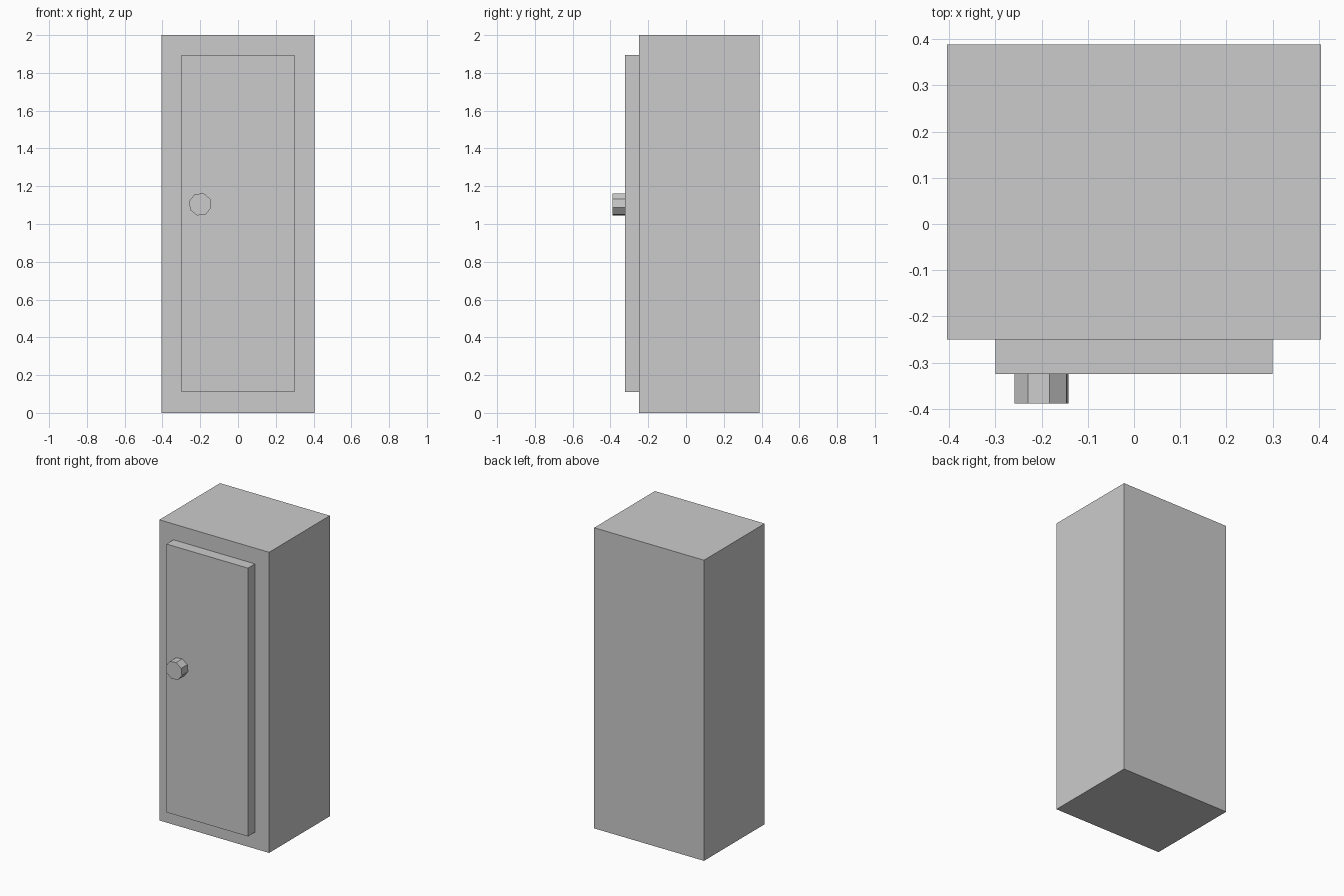
import bpy
import math
from mathutils import Matrix

cube = bpy.data.objects.get("Cube")
if cube:
    bpy.data.objects.remove(cube, do_unlink=True)

# Single plain grey
grey = bpy.data.materials.new("light_grey")
grey.use_nodes = True
colour = (0.6, 0.6, 0.6, 1.0)
grey.diffuse_color = colour
grey.node_tree.nodes["Principled BSDF"].inputs["Base Color"].default_value = colour


def add_box(name, low, high):
    """Box spanning two opposite corners."""
    centre = [(a + b) / 2 for a, b in zip(low, high)]
    bpy.ops.mesh.primitive_cube_add(size=1, location=centre)
    box = bpy.context.object
    box.name = name
    box.data.transform(Matrix.Diagonal([b - a for a, b in zip(low, high)] + [1]))
    box.data.materials.append(grey)
    return box


# Cabinet body and raised door panel
body_front, door_front, knob_front = -0.25, -0.324, -0.388
add_box("cabinet_body", (-0.404, body_front, 0), (0.404, 0.388, 2))
add_box("door", (-0.3, door_front, 0.11), (0.3, body_front, 1.895))

# Eight-sided door knob, its axis pointing forward
bpy.ops.mesh.primitive_cylinder_add(
    vertices=8, radius=0.061, depth=door_front - knob_front,
    location=(-0.2, (door_front + knob_front) / 2, 1.104))
knob = bpy.context.object
knob.name = "door_knob"
knob.data.transform(Matrix.Rotation(math.radians(90), 4, "X")
                    @ Matrix.Rotation(math.radians(28.5), 4, "Z"))
knob.data.materials.append(grey)
